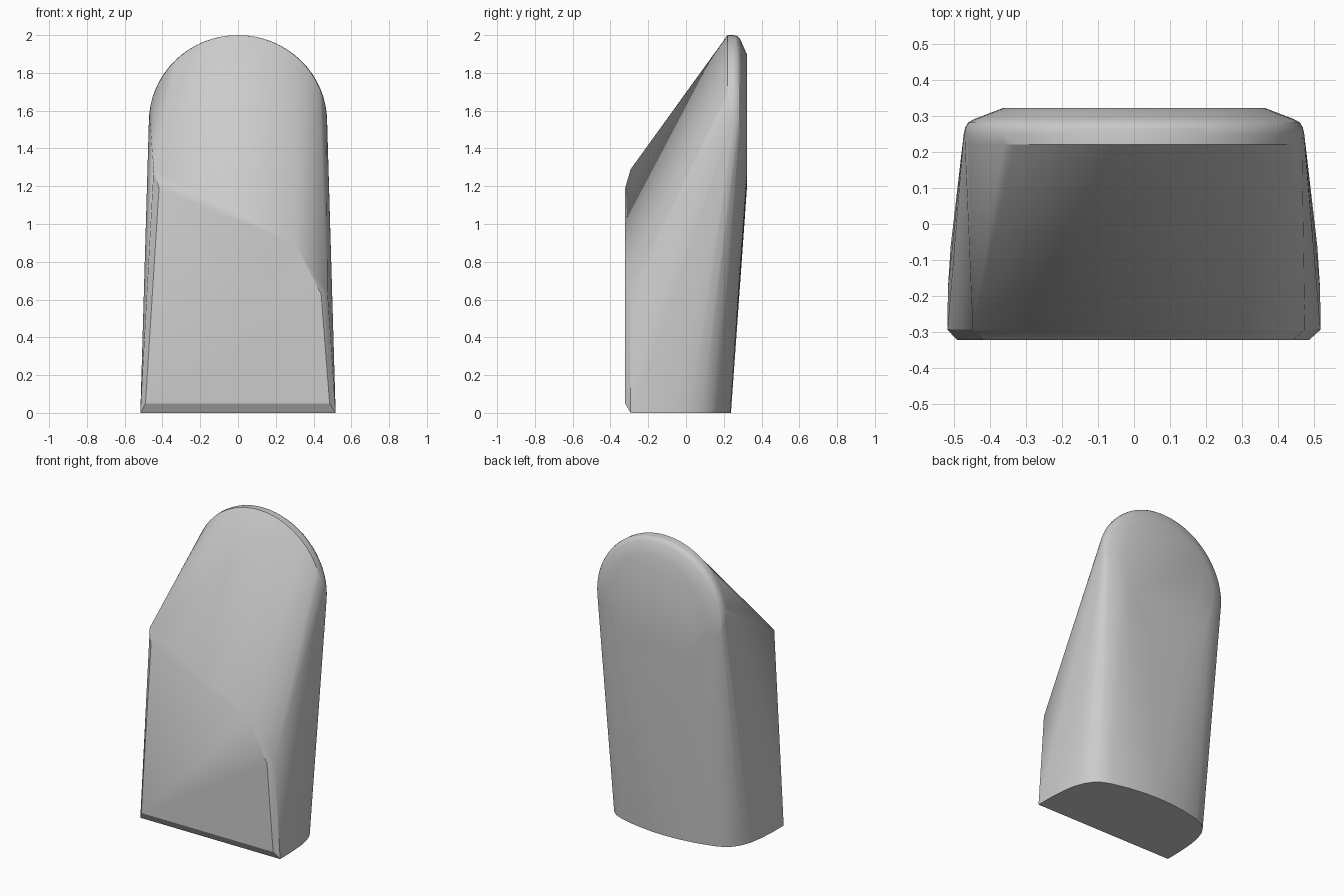
import bpy, bmesh
from math import cos, sin, tau

if "Cube" in bpy.data.objects:
    bpy.data.objects.remove(bpy.data.objects["Cube"])

CENTRE_Z = 1.54      # centre of the rounded head


def ring(rx, rz, y, n=64):
    """Upright ellipse of points around the head centre."""
    return [(rx * cos(tau * i / n), y, CENTRE_Z + rz * sin(tau * i / n)) for i in range(n)]


# Foot outline: straight front, rounded back, mirrored in x
half_foot = [(.517, -.293), (.516, -.18), (.508, -.06), (.494, .02), (.47, .085), (.44, .13),
             (.40, .165), (.34, .19), (.226, .217), (.10, .234)]
points = [(s * x, y, 0) for x, y in half_foot for s in (-1, 1)] + [(0, .238, 0)]

# Rounded head: front rim, soft shoulder and flat back disc
for rx, rz, y in [(.468, .46, .22), (.472, .46, .25), (.468, .457, .268),
                  (.460, .447, .281), (.445, .432, .29), (.362, .358, .322)]:
    points += ring(rx, rz, y)

# Bevelled front face with its slanted upper edge
points += [(-.49, -.322, .05), (.485, -.322, .05), (.44, -.322, .63),
           (.305, -.322, .89), (-.418, -.322, 1.19)]
# Outer edge of the front bevel
points += [(-.447, -.293, 1.29), (.474, -.293, .64)]

# Skin the outlines with one convex shell
bm = bmesh.new()
for p in points:
    bm.verts.new(p)
hull = bmesh.ops.convex_hull(bm, input=bm.verts[:])
loose = {g for g in hull["geom_interior"] + hull["geom_unused"]
         if isinstance(g, bmesh.types.BMVert)}
bmesh.ops.delete(bm, geom=list(loose), context='VERTS')
bmesh.ops.dissolve_limit(bm, angle_limit=.005, verts=bm.verts[:], edges=bm.edges[:])
bmesh.ops.recalc_face_normals(bm, faces=bm.faces[:])
mesh = bpy.data.meshes.new("standing_stone")
bm.to_mesh(mesh)
bm.free()

stone = bpy.data.objects.new("standing_stone", mesh)
bpy.context.collection.objects.link(stone)
bpy.context.view_layer.objects.active = stone
stone.select_set(True)
bpy.ops.object.shade_smooth_by_angle(angle=.45)
